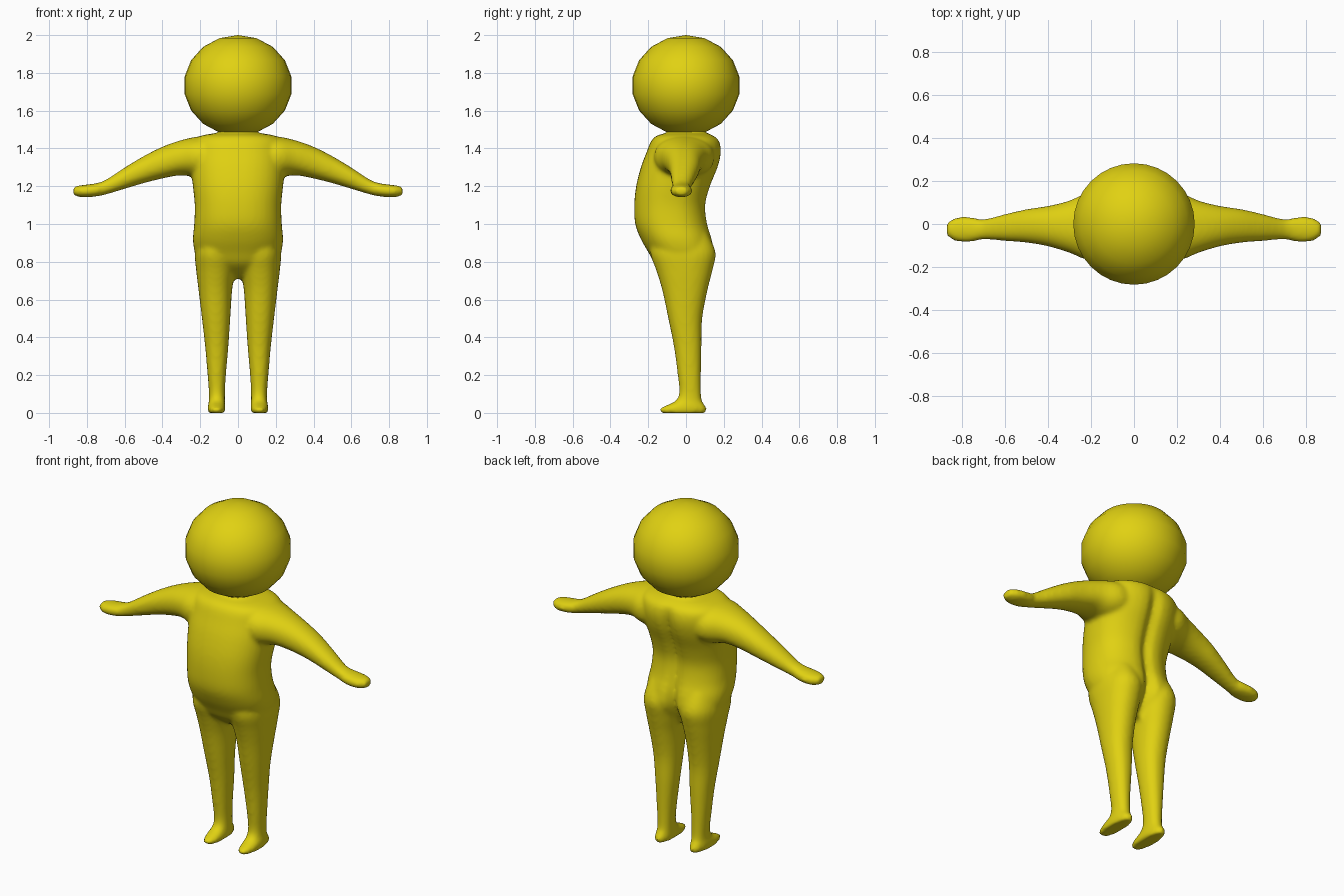
import bpy, bmesh, math

yellow = bpy.data.materials.new("yellow")
yellow.diffuse_color = (0.75, 0.64, 0.006, 1)

SEG, STEPS, PAD = 40, 4, 0.004   # ring points, rings per span, allowance for smoothing


def spline(rows):
    """Insert smooth in-between sections (Catmull-Rom)."""
    out = []
    for i in range(len(rows) - 1):
        a, b = rows[max(i - 1, 0)], rows[i]
        c, d = rows[i + 1], rows[min(i + 2, len(rows) - 1)]
        for k in range(STEPS):
            t = k / STEPS
            out.append([0.5 * (2 * q + (r - p) * t + (2 * p - 5 * q + 4 * r - s) * t * t
                               + (3 * q - p - 3 * r + s) * t ** 3)
                        for p, q, r, s in zip(a, b, c, d)])
    return out + [list(rows[-1])]


def loft(bm, rows, point, power=2.0):
    """Skin sections (position, a0, a1, b0, b1, groove) into a closed tube."""
    rings = []
    for pos, a0, a1, b0, b1, groove in spline(rows):
        ring = []
        for j in range(SEG):
            t = 2 * math.pi * j / SEG
            c, s = math.cos(t), math.sin(t)
            u = math.copysign(abs(c) ** (2 / power), c)
            v = math.copysign(abs(s) ** (2 / power), s)
            a = (a0 + a1) / 2 + u * ((a1 - a0) / 2 + PAD)
            b = (b0 + b1) / 2 + v * ((b1 - b0) / 2 + PAD)
            if s > 0:
                b -= groove * math.exp(-(a / 0.035) ** 2)
            ring.append(bm.verts.new(point(pos, a, b)))
        rings.append(ring)
    for r0, r1 in zip(rings, rings[1:]):
        for j in range(SEG):
            k = (j + 1) % SEG
            bm.faces.new((r0[j], r0[k], r1[k], r1[j]))
    bm.faces.new(rings[0])
    bm.faces.new(rings[-1])


# Torso sections: height, half width, front, back, spine groove
torso = [
    (1.51, 0.09, -0.085, 0.085, 0), (1.485, 0.10, -0.095, 0.10, 0),
    (1.468, 0.19, -0.15, 0.14, 0), (1.44, 0.235, -0.18, 0.175, 0.01),
    (1.38, 0.245, -0.205, 0.187, 0.025), (1.30, 0.245, -0.235, 0.17, 0.03),
    (1.20, 0.235, -0.26, 0.13, 0.03), (1.10, 0.225, -0.27, 0.105, 0.03),
    (1.00, 0.228, -0.265, 0.115, 0.03), (0.92, 0.235, -0.235, 0.14, 0.045),
    (0.85, 0.225, -0.195, 0.15, 0.06), (0.79, 0.20, -0.16, 0.125, 0.06),
    (0.74, 0.13, -0.10, 0.07, 0.03), (0.71, 0.04, -0.05, 0.03, 0),
]
# Leg and foot sections: height, inner x, outer x, front, back
leg = [
    (0.95, 0.03, 0.20, -0.17, 0.11), (0.85, 0.01, 0.224, -0.185, 0.153),
    (0.75, 0.02, 0.217, -0.152, 0.135), (0.65, 0.035, 0.205, -0.122, 0.11),
    (0.50, 0.045, 0.187, -0.09, 0.082), (0.35, 0.055, 0.17, -0.06, 0.078),
    (0.20, 0.068, 0.157, -0.04, 0.075), (0.11, 0.073, 0.15, -0.032, 0.075),
    (0.065, 0.073, 0.15, -0.05, 0.08), (0.04, 0.072, 0.155, -0.10, 0.097),
    (0.02, 0.07, 0.157, -0.14, 0.107), (-0.001, 0.075, 0.152, -0.125, 0.10),
]
# Arm and hand sections: x, front, back, underside, top
arm = [
    (0.05, -0.14, 0.13, 1.25, 1.465), (0.20, -0.165, 0.145, 1.248, 1.46),
    (0.30, -0.13, 0.105, 1.262, 1.44), (0.40, -0.10, 0.08, 1.245, 1.405),
    (0.50, -0.083, 0.065, 1.22, 1.355), (0.60, -0.075, 0.042, 1.19, 1.295),
    (0.70, -0.068, 0.018, 1.16, 1.23), (0.75, -0.078, 0.027, 1.15, 1.212),
    (0.80, -0.08, 0.03, 1.146, 1.205), (0.84, -0.072, 0.022, 1.147, 1.20),
    (0.872, -0.05, 0.0, 1.158, 1.192),
]

# Body: torso with mirrored limbs, fused into one soft skin
bm = bmesh.new()
loft(bm, [(z, -w, w, f, b, g) for z, w, f, b, g in torso],
     lambda z, x, y: (x, y, z), 2.3)
for side in (1, -1):
    loft(bm, [r + (0,) for r in leg], lambda z, x, y: (side * x, y, z), 2.2)
    loft(bm, [r + (0,) for r in arm], lambda x, y, z: (side * x, y, z), 2.2)
bmesh.ops.recalc_face_normals(bm, faces=bm.faces)
mesh = bpy.data.meshes.new("body")
bm.to_mesh(mesh)
bm.free()
mesh.materials.append(yellow)
body = bpy.data.objects.new("body", mesh)
bpy.context.collection.objects.link(body)
fuse = body.modifiers.new("fuse", 'REMESH')
fuse.mode = 'VOXEL'
fuse.voxel_size = 0.011
fuse.use_smooth_shade = True
soften = body.modifiers.new("soften", 'SMOOTH')
soften.factor = 0.5
soften.iterations = 9

# Head: slightly flattened ball
bpy.ops.mesh.primitive_uv_sphere_add(segments=32, ring_count=9, radius=1, location=(0, 0, 1.734))
head = bpy.context.object
head.name = "head"
head.scale = (0.287, 0.287, 0.266)
head.data.materials.append(yellow)
bpy.ops.object.shade_smooth()
